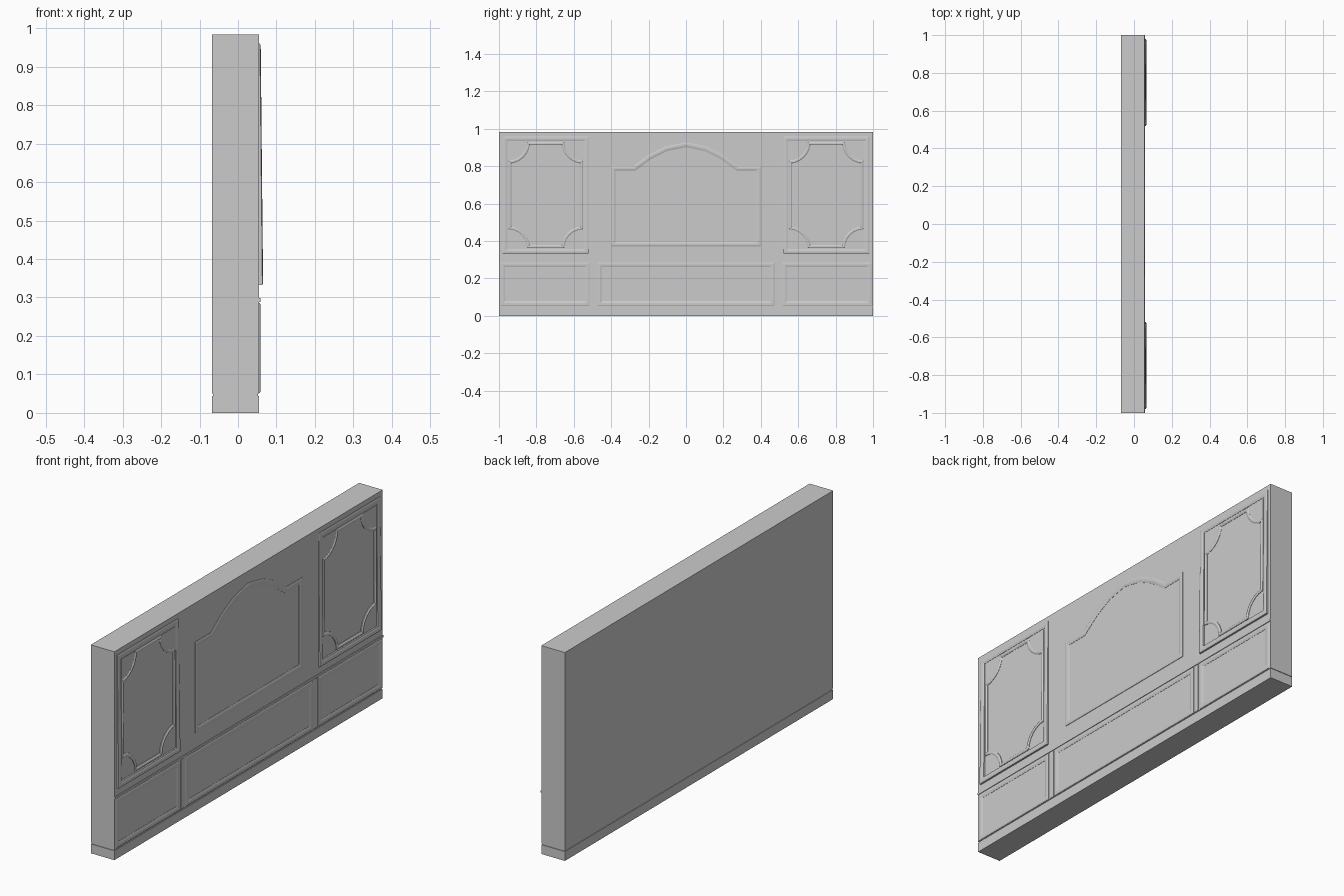
import bpy, bmesh, math
from mathutils import Vector

cube = bpy.data.objects.get("Cube")
if cube:
    bpy.data.objects.remove(cube, do_unlink=True)

grey = bpy.data.materials.new("plaster grey")
grey.use_nodes = True
grey.diffuse_color = (0.6, 0.6, 0.6, 1)
grey.node_tree.nodes["Principled BSDF"].inputs["Base Color"].default_value = (0.6, 0.6, 0.6, 1)

BACK, FACE = -0.068, 0.055


def finish(name, bm):
    bmesh.ops.recalc_face_normals(bm, faces=bm.faces)
    mesh = bpy.data.meshes.new(name)
    bm.to_mesh(mesh)
    bm.free()
    mesh.materials.append(grey)
    bpy.context.collection.objects.link(bpy.data.objects.new(name, mesh))


def box(name, x, y, z):
    bm = bmesh.new()
    bmesh.ops.create_cube(bm, size=1)
    for v in bm.verts:
        v.co = [(a + b) / 2 + c * (b - a) for (a, b), c in zip((x, y, z), v.co)]
    finish(name, bm)


def inset(path, d):
    """Offset a closed counter-clockwise outline inwards with mitred corners."""
    out = []
    for i, p in enumerate(path):
        a = (p - path[i - 1]).normalized()
        b = (path[(i + 1) % len(path)] - p).normalized()
        na, nb = Vector((-a.y, a.x)), Vector((-b.y, b.x))
        out.append(p + (na + nb) * d / (1 + na.dot(nb)))
    return out


def moulding(name, points, profile, lean=0):
    """Sweep a profile of (inset, height) round an outline in the y-z plane."""
    path = [Vector(p) for p in points]
    top = max(p.y for p in path)
    bm = bmesh.new()
    rings = []
    for d, h in profile:
        rings.append([bm.verts.new((FACE + h + (lean * (top - p.y) if h > 0 else 0), p.x, p.y))
                      for p in inset(path, d)])
    n = len(path)
    for k, ring in enumerate(rings):
        nxt = rings[(k + 1) % len(rings)]
        for i in range(n):
            j = (i + 1) % n
            bm.faces.new((ring[i], ring[j], nxt[j], nxt[i]))
    finish(name, bm)


def rect(y0, y1, z0, z1):
    return [(y0, z0), (y1, z0), (y1, z1), (y0, z1)]


def arc(cy, cz, r, start, end, steps=6):
    return [(cy + r * math.cos(math.radians(start + (end - start) * i / steps)),
             cz + r * math.sin(math.radians(start + (end - start) * i / steps)))
            for i in range(steps + 1)]


def scooped(y0, y1, z0, z1, r):
    return (arc(y0, z0, r, 90, 0) + arc(y1, z0, r, 180, 90)
            + arc(y1, z1, r, 270, 180) + arc(y0, z1, r, 360, 270))


def corner_plate(name, points, corner, height):
    bm = bmesh.new()
    face = bm.faces.new([bm.verts.new((FACE - 0.002, y, z)) for y, z in [corner] + points])
    new = bmesh.ops.extrude_face_region(bm, geom=[face])["geom"]
    bmesh.ops.translate(bm, vec=(height, 0, 0), verts=[g for g in new if isinstance(g, bmesh.types.BMVert)])
    finish(name, bm)


# Wall slab, plinth and the shadow gap between them
box("wall", (BACK, FACE), (-1, 1), (0.05, 0.983))
box("plinth", (BACK, FACE), (-1, 1), (0, 0.044))
box("plinth_gap", (BACK + 0.003, FACE - 0.003), (-0.997, 0.997), (0.04, 0.055))

# Dado rail
box("dado_rail", (FACE - 0.002, FACE + 0.003), (-1, 1), (0.288, 0.298))

# Stepped moulding profiles
wide = [(0, -0.002), (0, 0.002), (0.006, 0.004), (0.016, 0.004), (0.026, 0.001), (0.026, -0.002)]
bead = [(0, -0.002), (0, 0.002), (0.005, 0.005), (0.011, 0.005), (0.017, 0.001), (0.017, -0.002)]

# Arched centre panel
arch = [(0.4, 0.8), (0.28, 0.8), (0.2, 0.86), (0.11, 0.905), (0, 0.928)]
arch += [(-y, z) for y, z in reversed(arch[:-1])]
moulding("centre_frame", [(-0.4, 0.372), (0.4, 0.372)] + arch, wide)

# Lower centre panel
moulding("lower_centre_frame", rect(-0.475, 0.475, 0.052, 0.286), wide)

for side, s in (("right", -1), ("left", 1)):
    def span(a, b):
        return sorted((s * a, s * b))

    # Side panel: outer frame, scooped inner bead, raised corners
    moulding(side + "_upper_frame", rect(*span(0.52, 0.98), 0.332, 0.96), wide, 0.01)
    y0, y1 = span(0.55, 0.95)
    z0, z1 = 0.362, 0.93
    moulding(side + "_scooped_bead", scooped(y0, y1, z0, z1, 0.1), bead, 0.004)
    for i, (y, z) in enumerate(rect(y0, y1, z0, z1)):
        corner_plate(f"{side}_corner_plate_{i + 1}", arc(y, z, 0.1, 90 * i, 90 * i + 90), (y, z), 0.004)

    # Lower side panel and divider strip
    moulding(side + "_lower_frame", rect(*span(0.515, 0.993), 0.052, 0.286), wide)
    box(side + "_divider", (FACE - 0.002, FACE + 0.002), span(0.483, 0.507), (0.052, 0.286))
